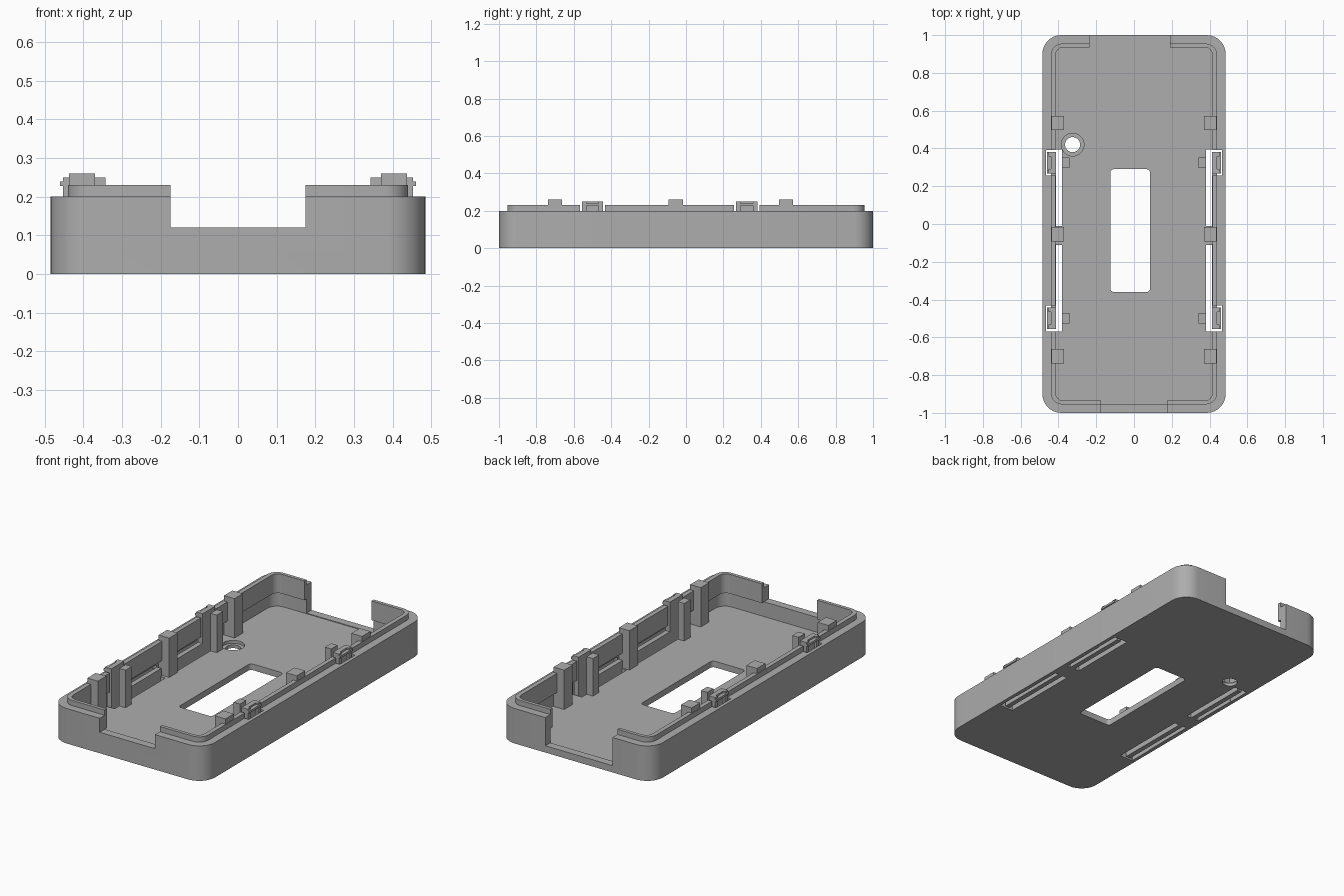
import bpy, bmesh
from math import cos, sin, pi

cube = bpy.data.objects.get("Cube")
if cube:
    bpy.data.objects.remove(cube)

grey = bpy.data.materials.new("plain grey")
grey.use_nodes = True
colour = (0.42, 0.42, 0.42, 1)
grey.diffuse_color = colour
grey.node_tree.nodes["Principled BSDF"].inputs["Base Color"].default_value = colour

FLOOR, RIM, LIP_BASE, LIP_TOP = 0.035, 0.2, 0.12, 0.23


def prism(name, x0, x1, y0, y1, z0, z1, r=0, steps=8):
    """Upright block, with rounded vertical corners when r > 0."""
    if r:
        pts = []
        centres = [(x1 - r, y1 - r), (x0 + r, y1 - r), (x0 + r, y0 + r), (x1 - r, y0 + r)]
        for q, (cx, cy) in enumerate(centres):
            for i in range(steps + 1):
                a = (q + i / steps) * pi / 2
                pts.append((cx + r * cos(a), cy + r * sin(a)))
    else:
        pts = [(x1, y1), (x0, y1), (x0, y0), (x1, y0)]
    return extrude(name, pts, z0, z1)


def extrude(name, pts, z0, z1):
    bm = bmesh.new()
    low = [bm.verts.new((x, y, z0)) for x, y in pts]
    high = [bm.verts.new((x, y, z1)) for x, y in pts]
    bm.faces.new(low[::-1])
    bm.faces.new(high)
    for i in range(len(pts)):
        j = (i + 1) % len(pts)
        bm.faces.new((low[i], low[j], high[j], high[i]))
    me = bpy.data.meshes.new(name)
    bm.to_mesh(me)
    bm.free()
    me.materials.append(grey)
    ob = bpy.data.objects.new(name, me)
    bpy.context.collection.objects.link(ob)
    return ob


def disc(name, x, y, r, z0, z1, n=32):
    ring = [(x + r * cos(2 * pi * i / n), y + r * sin(2 * pi * i / n)) for i in range(n)]
    return extrude(name, ring, z0, z1)


def select(ob):
    bpy.ops.object.select_all(action='DESELECT')
    ob.select_set(True)
    bpy.context.view_layer.objects.active = ob


def cut(ob, cutter):
    mod = ob.modifiers.new("cut", 'BOOLEAN')
    mod.operation, mod.solver, mod.object = 'DIFFERENCE', 'EXACT', cutter
    select(ob)
    bpy.ops.object.modifier_apply(modifier=mod.name)
    bpy.data.objects.remove(cutter)


def sided(name, s, x0, x1, *rest):
    """Block placed on the +x side (s = 1) or mirrored to -x (s = -1)."""
    a, b = sorted((s * x0, s * x1))
    return prism(name, a, b, *rest)


# Tray with floor and rounded outer wall
tray = prism("tray", -0.485, 0.485, -1, 1, 0, RIM, 0.1)
cut(tray, prism("cavity", -0.44, 0.44, -0.955, 0.955, FLOOR, 1, 0.06))

# Inner lip standing above the rim
lip = prism("inner_lip", -0.44, 0.44, -0.955, 0.955, LIP_BASE, LIP_TOP, 0.06)
cut(lip, prism("lip_core", -0.415, 0.415, -0.935, 0.935, 0, 1, 0.04))

# End openings in wall and lip
for part in (tray, lip):
    cut(part, prism("front_opening", -0.175, 0.175, -1.1, -0.92, 0.12, 1))
    cut(part, prism("back_opening", -0.235, 0.19, 0.92, 1.1, FLOOR + 0.004, 1))

# Floor window and counterbored screw hole
cut(tray, prism("window", -0.125, 0.085, -0.36, 0.29, -1, 1, 0.018, 4))
cut(tray, disc("screw_bore", -0.325, 0.42, 0.04, -1, 1))
cut(tray, disc("screw_recess", -0.325, 0.42, 0.06, 0.018, 1))

# Spring clips: (clip centre, slot start, slot end)
clips = [(-0.5, -0.57, -0.11), (0.325, -0.01, 0.395)]
for s in (1, -1):
    side = "left" if s > 0 else "right"
    for n, (y, y0, y1) in enumerate(clips):
        place = side + ("_front", "_back")[n]
        cut(tray, sided("slot", s, 0.382, 0.462, y0, y1, -1, 0.095))
        for part in (tray, lip):
            cut(part, sided("clip_gap", s, 0.4, 0.465, y - 0.068, y + 0.068, -1, 1))
        # Arm reaching from the solid floor to the clip
        root0, root1 = (y, y1 + 0.005) if n == 0 else (y0 - 0.005, y)
        sided("spring_arm_" + place, s, 0.412, 0.44, root0, root1, 0, 0.08)
        sided("clip_" + place, s, 0.412, 0.44, y - 0.057, y + 0.057, 0, 0.25)
        for e in (-1, 1):
            ye = y + e * 0.045
            sided("clip_cheek_" + place, s, 0.44, 0.452, ye - 0.012, ye + 0.012, 0.17, 0.25)
        sided("clip_barb_" + place, s, 0.44, 0.46, y - 0.057, y + 0.057, 0.228, 0.24)
        # Stop post facing the clip
        sided("stop_post_" + place, s, 0.342, 0.382, y - 0.028, y + 0.028, FLOOR - 0.01, 0.25)

    # Support posts along the wall
    for n, y in enumerate((-0.7, -0.055, 0.535)):
        name = "support_post_" + side + ("_front", "_middle", "_back")[n]
        sided(name, s, 0.37, 0.437, y - 0.038, y + 0.038, FLOOR - 0.01, 0.26)

for ob in (tray, lip):
    select(ob)
    bpy.ops.object.shade_smooth_by_angle(angle=pi / 6)
